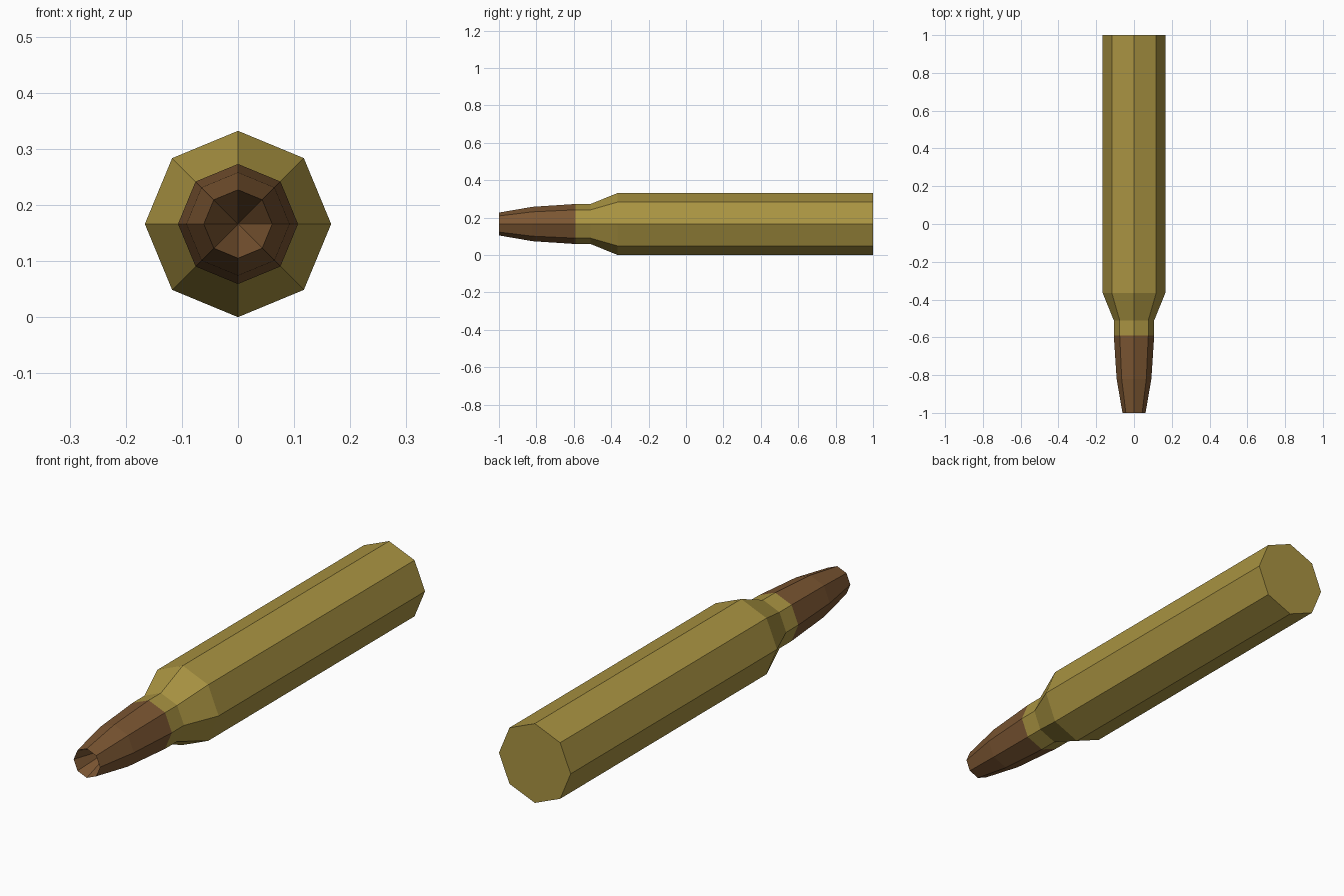
import bpy
import bmesh
import math

if "Cube" in bpy.data.objects:
    bpy.data.objects.remove(bpy.data.objects["Cube"])

SIDES = 8
AXIS_Z = 0.166


def material(name, colour):
    mat = bpy.data.materials.new(name)
    mat.diffuse_color = (*colour, 1.0)
    mat.use_nodes = True
    mat.node_tree.nodes["Principled BSDF"].inputs["Base Color"].default_value = mat.diffuse_color
    return mat


def lathe(name, profile, mat, cap_end=False, apex=None):
    """Sweep (y, radius) pairs round the long axis, from back to front."""
    bm = bmesh.new()
    rings = []
    for y, r in profile:
        angles = [2 * math.pi * i / SIDES for i in range(SIDES)]
        rings.append([bm.verts.new((r * math.cos(a), y, AXIS_Z + r * math.sin(a)))
                      for a in angles])
    for a, b in zip(rings, rings[1:]):
        for i in range(SIDES):
            j = (i + 1) % SIDES
            bm.faces.new((a[i], a[j], b[j], b[i]))
    if cap_end:
        bm.faces.new(list(reversed(rings[0])))
    if apex is not None:
        tip = bm.verts.new((0, apex, AXIS_Z))
        for i in range(SIDES):
            bm.faces.new((rings[-1][i], rings[-1][(i + 1) % SIDES], tip))
    bmesh.ops.recalc_face_normals(bm, faces=bm.faces)
    mesh = bpy.data.meshes.new(name)
    bm.to_mesh(mesh)
    bm.free()
    mesh.materials.append(mat)
    obj = bpy.data.objects.new(name, mesh)
    bpy.context.collection.objects.link(obj)
    return obj


brass = material("brass", (0.40, 0.295, 0.054))
copper = material("copper brown", (0.20, 0.093, 0.032))

# Case: flat base, straight body, sloping shoulder, short neck
lathe("case", [(1.0, 0.166), (-0.365, 0.166), (-0.51, 0.107), (-0.59, 0.107)],
      brass, cap_end=True)

# Bullet: tapered nose with a conical hollow in the tip
lathe("bullet", [(-0.59, 0.107), (-0.82, 0.092), (-1.0, 0.061)],
      copper, cap_end=True, apex=-0.82)
